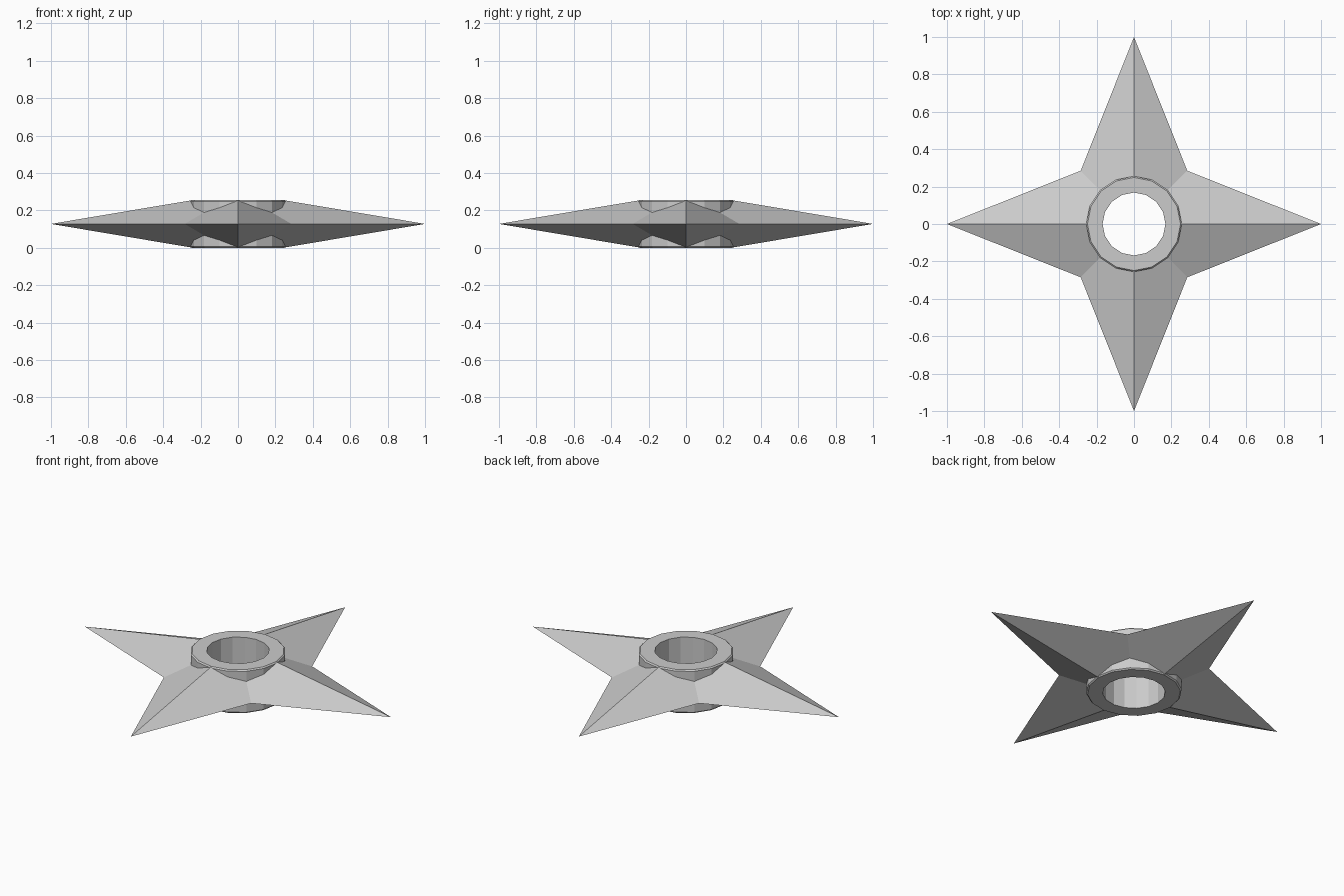
import bpy
from math import cos, sin, pi

if "Cube" in bpy.data.objects:
    bpy.data.objects.remove(bpy.data.objects["Cube"])

MID = 0.128          # height of the cutting edge
APEX = 0.168         # rise of the blade facets above the edge at the centre


def make_object(name, verts, faces):
    mesh = bpy.data.meshes.new(name)
    mesh.from_pydata(verts, [], faces)
    mesh.validate()
    mesh.update()
    obj = bpy.data.objects.new(name, mesh)
    bpy.context.collection.objects.link(obj)
    return obj


def lathe(name, profile, steps, radius_scale=None):
    """Sweep a closed (r, z) profile round z; profile(i) gives the section at step i."""
    verts, faces = [], []
    for i in range(steps):
        a = 2 * pi * i / steps
        section = profile(i)
        n = len(section)
        verts += [(r * cos(a), r * sin(a), z) for r, z in section]
        j = (i + 1) % steps
        for k in range(n):
            l = (k + 1) % n
            faces.append((i * n + k, j * n + k, j * n + l, i * n + l))
    return make_object(name, verts, faces)


# Four-pointed blade: sections alternate between tip and valley
def blade_section(i):
    outer, inner = ((1.0, 0.25), (0.285 * 2 ** 0.5, 0.21))[i % 2]
    rise = APEX * (1 - inner / outer)
    return [(inner, MID - rise), (outer, MID), (inner, MID + rise)]


lathe("star_blade", blade_section, 8)

# Central ring with a small chamfer on the outer rims
R_IN, R_OUT, H, C = 0.168, 0.256, 2 * MID, 0.007
ring = [(R_IN, 0), (R_OUT - C, 0), (R_OUT, C),
        (R_OUT, H - C), (R_OUT - C, H), (R_IN, H)]
lathe("centre_ring", lambda i: ring, 16)
